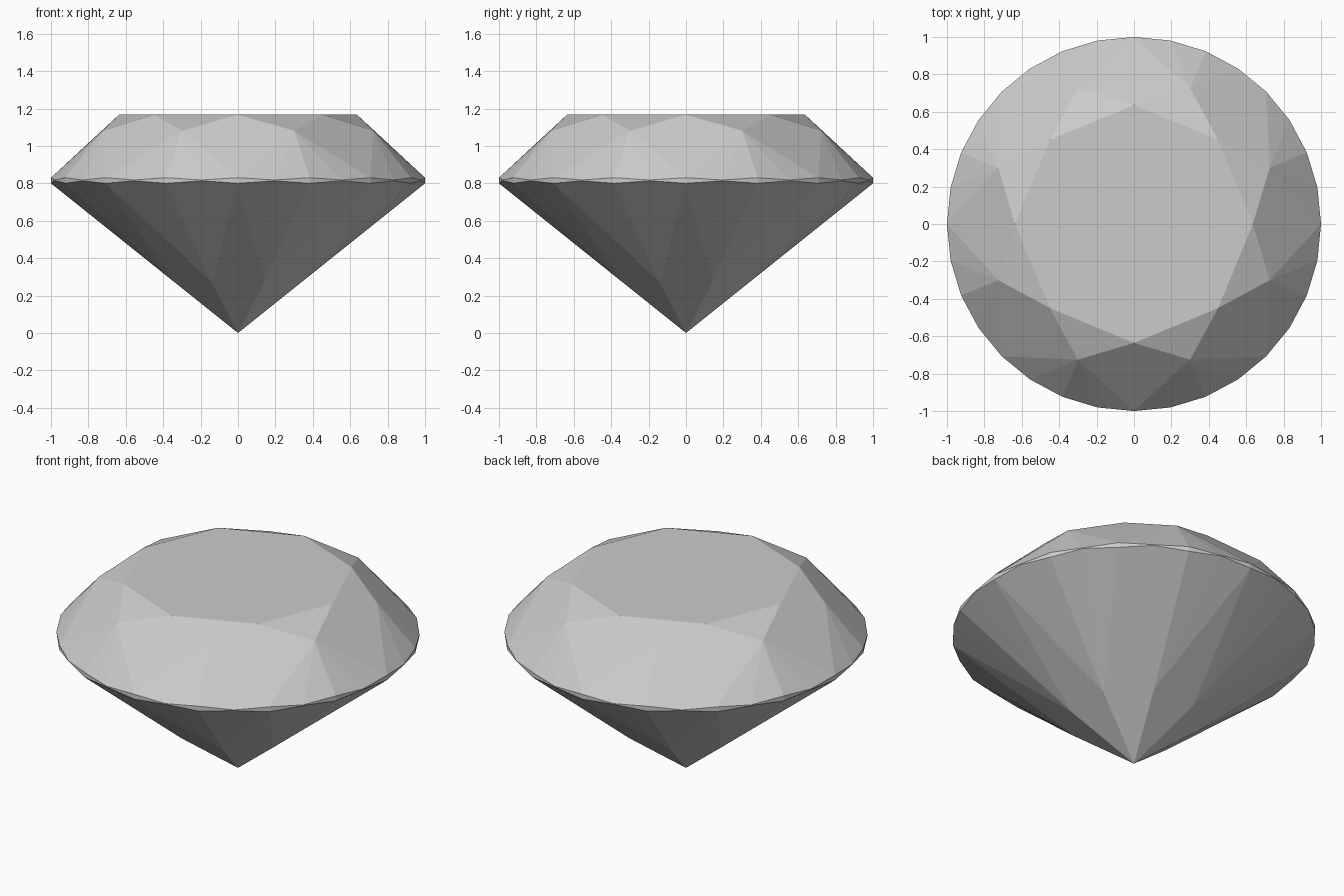
import bpy, bmesh
from math import sin, cos, pi

if "Cube" in bpy.data.objects:
    bpy.data.objects.remove(bpy.data.objects["Cube"])

bm = bmesh.new()


def ring(count, radius, z, offset=0.0):
    """Ring of vertices; z may be a tuple that alternates around the ring."""
    zs = z if isinstance(z, tuple) else (z,)
    return [bm.verts.new((radius * cos(2 * pi * (i + offset) / count),
                          radius * sin(2 * pi * (i + offset) / count),
                          zs[i % len(zs)])) for i in range(count)]


# Vertex levels from top to bottom
table = ring(8, 0.636, 1.167)
star = ring(8, 0.785, 1.081, 0.5)
girdle_top = ring(32, 1.0, (0.83, 0.818))
girdle_low = ring(32, 1.0, (0.80, 0.814))
lower = ring(8, 0.366, 0.27, 0.5)
culet = bm.verts.new((0, 0, 0))

bm.faces.new(table)
for i in range(8):
    n, g = (i + 1) % 8, 4 * i
    # Crown: star facet and main kite
    bm.faces.new((table[i], star[i], table[n]))
    bm.faces.new((table[i], star[i - 1], girdle_top[g], star[i]))
    # Pavilion main kite
    bm.faces.new((culet, lower[i], girdle_low[g], lower[i - 1]))
    # Upper and lower halves, fanned to the scalloped girdle
    for k in range(g, g + 4):
        m = (k + 1) % 32
        bm.faces.new((star[i], girdle_top[k], girdle_top[m]))
        bm.faces.new((lower[i], girdle_low[m], girdle_low[k]))

# Girdle band
for k in range(32):
    m = (k + 1) % 32
    bm.faces.new((girdle_top[k], girdle_low[k], girdle_low[m], girdle_top[m]))

bmesh.ops.recalc_face_normals(bm, faces=bm.faces)
mesh = bpy.data.meshes.new("cut_gem")
bm.to_mesh(mesh)
bm.free()
gem = bpy.data.objects.new("cut_gem", mesh)
bpy.context.collection.objects.link(gem)
